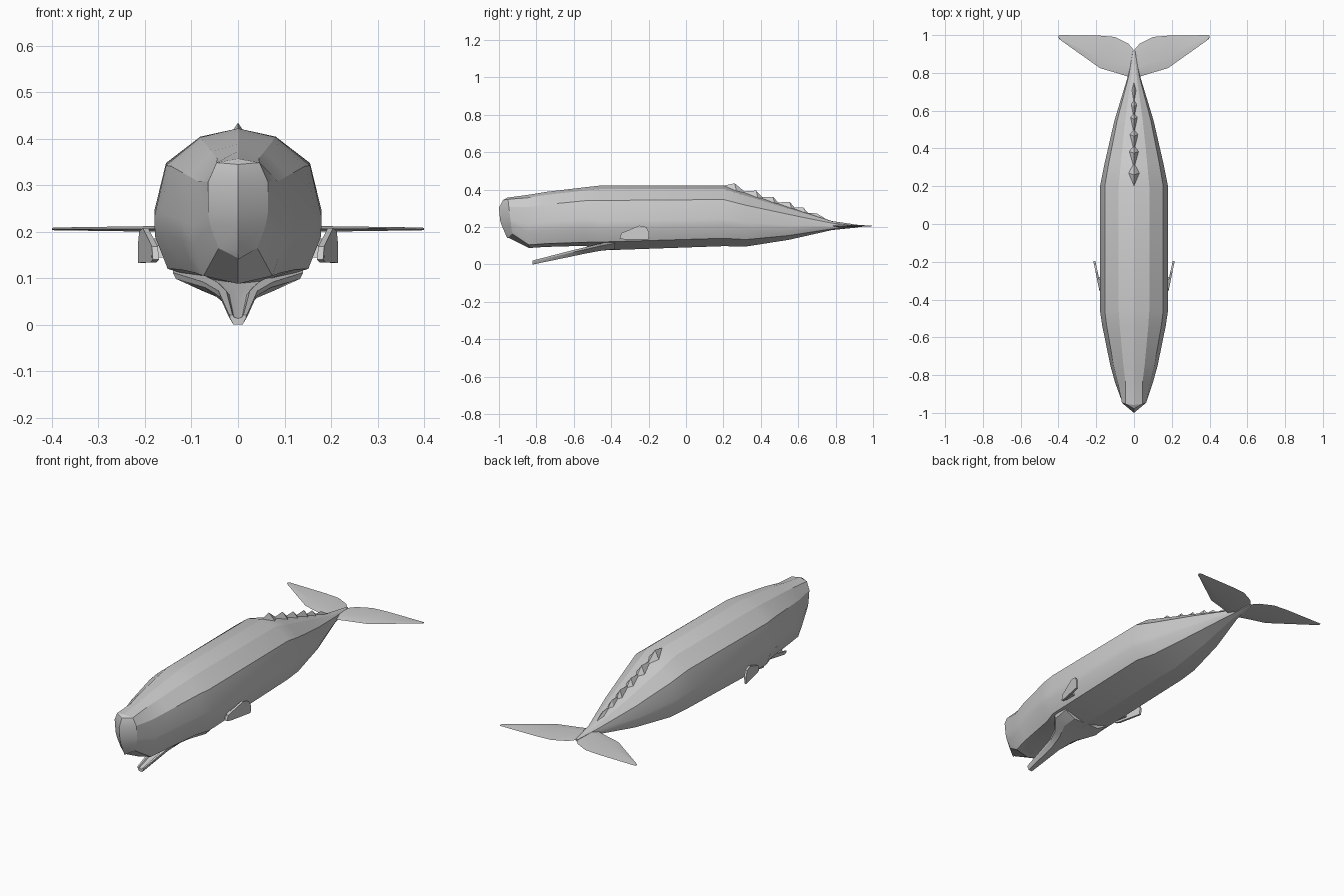
import bpy, bmesh, math
from mathutils import Vector

if "Cube" in bpy.data.objects:
    bpy.data.objects.remove(bpy.data.objects["Cube"])


def finish(bm, name, angle=25):
    bmesh.ops.remove_doubles(bm, verts=bm.verts, dist=0.0005)
    bmesh.ops.recalc_face_normals(bm, faces=bm.faces)
    mesh = bpy.data.meshes.new(name)
    bm.to_mesh(mesh)
    bm.free()
    ob = bpy.data.objects.new(name, mesh)
    bpy.context.collection.objects.link(ob)
    bpy.ops.object.select_all(action='DESELECT')
    ob.select_set(True)
    bpy.context.view_layer.objects.active = ob
    bpy.ops.object.shade_smooth_by_angle(angle=math.radians(angle))
    return ob


def skin(name, rings, angle=25, cap_start=True):
    """Join equal-length closed rings of points into a solid."""
    bm = bmesh.new()
    loops = [[bm.verts.new(p) for p in ring] for ring in rings]
    for a, b in zip(loops, loops[1:]):
        n = len(a)
        for i in range(n):
            j = (i + 1) % n
            bm.faces.new((a[i], a[j], b[j], b[i]))
    if cap_start:
        bm.faces.new(loops[0])
    bm.faces.new(loops[-1])
    return finish(bm, name, angle)


def mirrored(profile):
    """Half profile from top centre to bottom centre -> closed ring."""
    return profile + [(-x, t) for x, t in profile[-2:0:-1]]


def section(profile, y, w, lo, hi):
    return [Vector((x * w, y, lo + t * (hi - lo))) for x, t in mirrored(profile)]


# body: 12-sided sections (y, half width, bottom, top)
BODY = [(0, 1), (.45, .945), (.86, .77), (1, .45), (.99, .33), (.84, .13), (0, 0)]
NOSE = [(0, 1), (.72, .96), (1, .77), (1, .45), (.93, .33), (.65, .10), (0, 0)]
HEAD = [(0, 1), (.45, .945), (.86, .77), (1, .45), (.97, .30), (.74, .06), (0, 0)]

# rounded nose front collapsing onto a centre ridge
ridge_y = [-.962, -.978, -1, -.994, -.986, -.965, -.955]
ridge = [Vector((0, y, .14 + t * .213)) for y, (_, t) in zip(ridge_y, NOSE)]
ridge += ridge[-2:0:-1]
rim = section(NOSE, -.94, .064, .143, .357)
for p in rim:
    p.y -= (p.z - .25) * .12
rim[0].y, rim[6].y = -.958, -.95
rings = [rim]
rings += [section(HEAD, *r) for r in [
    (-.84, .10, .088, .373), (-.75, .125, .094, .388), (-.54, .168, .1, .413)]]
rings += [section(BODY, *r) for r in [
    (-.46, .18, .075, .422), (.20, .18, .098, .422), (.32, .156, .096, .383),
    (.55, .103, .132, .308), (.78, .033, .184, .232), (.92, .006, .198, .212)]]
body = skin("body", rings, 22, cap_start=False)

bm = bmesh.new()
a = [bm.verts.new(p) for p in rim]
b = [bm.verts.new(p) for p in ridge]
for i in range(12):
    j = (i + 1) % 12
    pts = [a[i], a[j], b[j], b[i]]
    bm.faces.new(pts)
finish(bm, "nose_front", 40)

# open lower jaw with a trough along its top
JAW = [(0, .65), (.45, .75), (.6, 1), (1, 1), (.95, .65), (.55, 0), (0, 0)]
skin("lower_jaw", [section(JAW, *r) for r in [
    (-.82, .018, 0, .021), (-.805, .021, .003, .025), (-.62, .042, .041, .073),
    (-.54, .075, .058, .092), (-.46, .14, .073, .112), (-.38, .14, .082, .13)]])

# tail flukes: thin lens sections across x (x, front y, back y, half thickness)
half = [(.03, .78, .955, .010), (.10, .802, .99, .008),
        (.18, .825, .997, .006), (.395, .978, 1.0, .003), (.40, .986, .998, .002)]
stations = [(-x, f, k, h) for x, f, k, h in half[::-1]] + [(0, .765, .92, .012)] + half
skin("tail_flukes", [[(x, f, .206), (x, f * .7 + k * .3, .206 + h),
                      (x, k, .206), (x, f * .7 + k * .3, .206 - h)]
                     for x, f, k, h in stations])

# dorsal fin and the row of knuckles behind it (start, peak, end, peak height)
def back_z(y):
    return .422 - (y - .2) * .327

for n, (s, p, e, top) in enumerate([
        (.19, .26, .33, .434), (.29, .375, .42, .395), (.38, .465, .505, .362),
        (.47, .555, .59, .335), (.55, .625, .66, .306), (.63, .70, .76, .273)]):
    w = .03 - n * .003
    bm = bmesh.new()
    front, back = [bm.verts.new((0, y, min(.422, back_z(y)) - .003)) for y in (s, e)]
    peak = bm.verts.new((0, p, top))
    left, right = [bm.verts.new((sx * w, p + .01, back_z(p) - .012)) for sx in (-1, 1)]
    for f in [(front, left, peak), (front, peak, right), (back, peak, left),
              (back, right, peak), (front, back, left), (front, right, back)]:
        bm.faces.new(f)
    finish(bm, "dorsal_fin" if n == 0 else f"back_knuckle_{n}")

# side flippers: thin plates swept outward and back
OUT = [(-.355, .14), (-.345, .168), (-.25, .208), (-.212, .2),
       (-.197, .17), (-.2, .133), (-.33, .134)]
for side, label in ((-1, "left"), (1, "right")):
    outer = [(side * (.183 + (y + .355) * .205), y, z) for y, z in OUT]
    inner = [(side * (.170 + (y + .355) * .22), y, z) for y, z in OUT]
    skin(f"{label}_flipper", [outer, inner])
    # root joining the flipper to the flank
    skin(f"{label}_flipper_root", [
        [(side * x, y, z) for y, z in ((-.345, .145), (-.335, .17), (-.28, .185), (-.28, .145))]
        for x in (.155, .186)])
